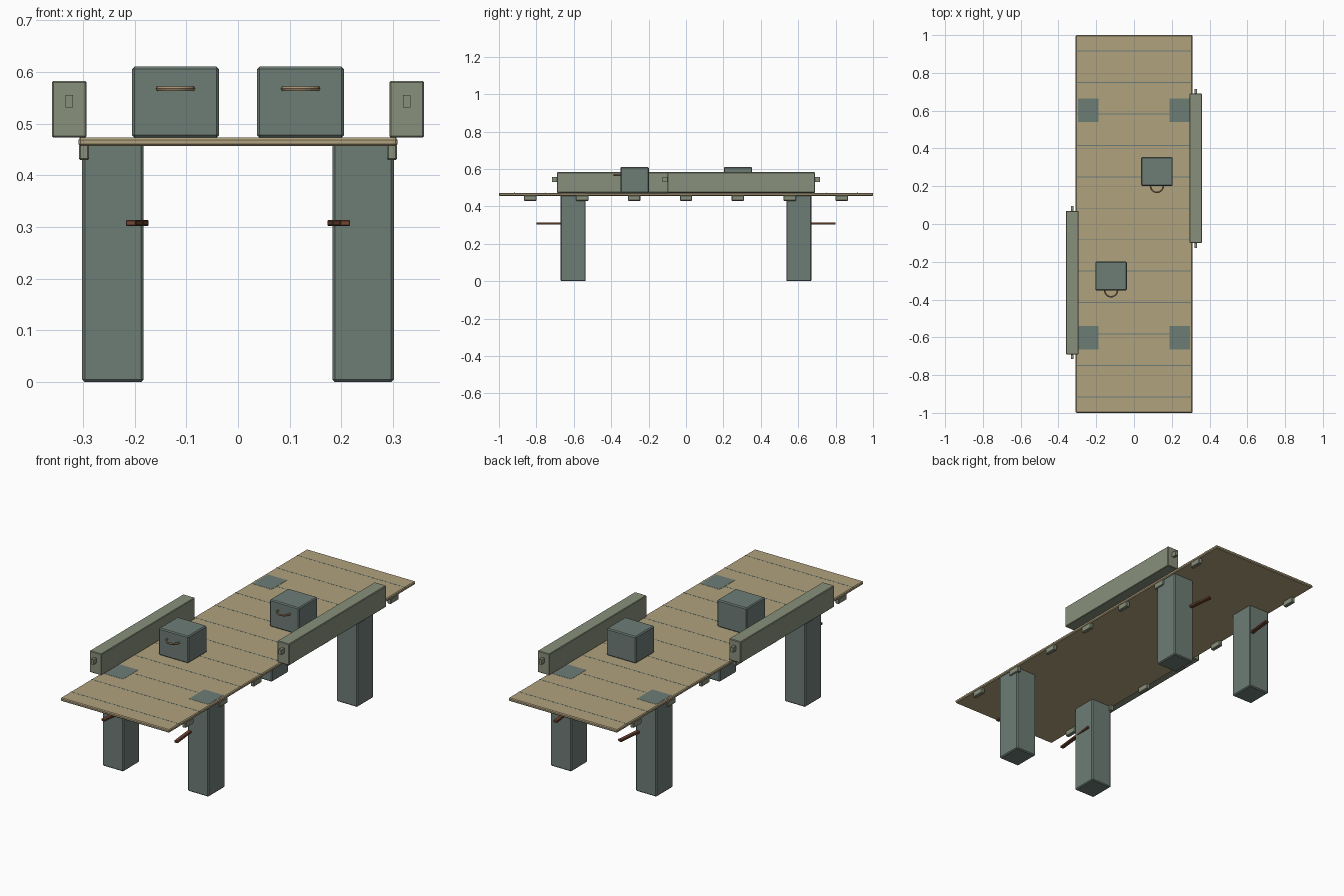
import bpy, bmesh, math
from mathutils import Vector

cube = bpy.data.objects.get("Cube")
if cube:
    bpy.data.objects.remove(cube, do_unlink=True)


def material(name, rgb):
    m = bpy.data.materials.new(name)
    m.use_nodes = True
    m.diffuse_color = (*rgb, 1)
    m.node_tree.nodes["Principled BSDF"].inputs["Base Color"].default_value = (*rgb, 1)
    return m


SAND = material("sand planks", (0.44, 0.36, 0.21))
SLATE = material("slate green", (0.155, 0.205, 0.18))
SAGE = material("sage green", (0.25, 0.28, 0.2))
RUST = material("rust brown", (0.17, 0.065, 0.035))
TAN = material("tan handle", (0.4, 0.28, 0.16))


def finish(name, bm, mat):
    mesh = bpy.data.meshes.new(name)
    bm.to_mesh(mesh)
    bm.free()
    mesh.materials.append(mat)
    obj = bpy.data.objects.new(name, mesh)
    bpy.context.collection.objects.link(obj)
    return obj


def box(name, xs, ys, zs, mat, bevel=0.0):
    """Box between the given ranges, with optional chamfered edges."""
    bm = bmesh.new()
    bmesh.ops.create_cube(bm, size=1)
    for v in bm.verts:
        v.co = [(r[0] + r[1]) / 2 + c * (r[1] - r[0]) for r, c in zip((xs, ys, zs), v.co)]
    if bevel:
        bmesh.ops.bevel(bm, geom=bm.edges[:], offset=bevel, segments=1,
                        affect='EDGES', profile=0.5)
    return finish(name, bm, mat)


def span(centre, size):
    return (centre - size / 2, centre + size / 2)


DECK = (0.457, 0.473)

# Deck with thin seams between the planks
box("deck", (-0.309, 0.309), (-1, 1), DECK, SAND, 0.004)
for i in range(12):
    box("plank_seam", (-0.307, 0.307), span((i - 5.5) / 6, 0.005),
        (DECK[1] - 0.002, DECK[1] + 0.0004), SLATE)

# Legs run up through the deck and show flush on top
for sx in (-1, 1):
    for sy in (-1, 1):
        box("leg", span(sx * 0.242, 0.119), span(sy * 0.603, 0.134),
            (0, DECK[1] + 0.0006), SLATE, 0.005)

# Slanted pegs through the legs
for sx in (-1, 1):
    for y in (-0.80, 0.56):
        peg = box("leg_peg", (-0.01, 0.01), (-0.12, 0.12), (-0.006, 0.006), RUST, 0.002)
        peg.location = (sx * 0.195, y + 0.12, 0.308)
        peg.rotation_euler.z = sx * math.atan2(0.025, 0.24)
        if y < 0:
            # front pegs splay outward toward the tip
            peg.rotation_euler.z = sx * math.atan2(0.025, 0.24)

# Brackets under both long edges
for sx in (-1, 1):
    for i in range(7):
        box("edge_bracket", span(sx * 0.298, 0.02), span((i - 3) * 0.2775, 0.066),
            (0.43, 0.46), SAGE, 0.003)

# Staggered side rails with end studs
for sx, y0, y1 in ((1, -0.1, 0.69), (-1, -0.69, 0.07)):
    box("side_rail", span(sx * 0.3265, 0.067), (y0, y1), (DECK[1], 0.583), SAGE, 0.003)
    box("rail_end_stud", span(sx * 0.3265, 0.014), (y0 - 0.026, y1 + 0.026),
        (0.531, 0.556), SAGE)


def handle(x, y, z):
    """Half ring lying flat against the front of a crate."""
    bm = bmesh.new()
    rings = []
    for i in range(13):
        a = math.pi * (1 + i / 12)
        out = Vector((math.cos(a), math.sin(a), 0))
        rings.append([bm.verts.new(Vector((x, y, z)) + out * (0.034 + 0.004 * math.cos(t))
                                   + Vector((0, 0, 0.005 * math.sin(t))))
                      for t in (k * math.tau / 6 for k in range(6))])
    for a, b in zip(rings, rings[1:]):
        for k in range(6):
            n = (k + 1) % 6
            bm.faces.new((a[k], a[n], b[n], b[k]))
    bm.faces.new(rings[0])
    bm.faces.new(rings[-1])
    bmesh.ops.recalc_face_normals(bm, faces=bm.faces[:])
    finish("crate_handle", bm, TAN)


# Crates with front handles
for x, y in ((-0.121, -0.275), (0.121, 0.278)):
    box("crate", span(x, 0.168), span(y, 0.152), (DECK[1], 0.611), SLATE, 0.005)
    handle(x, y - 0.076, 0.568)
